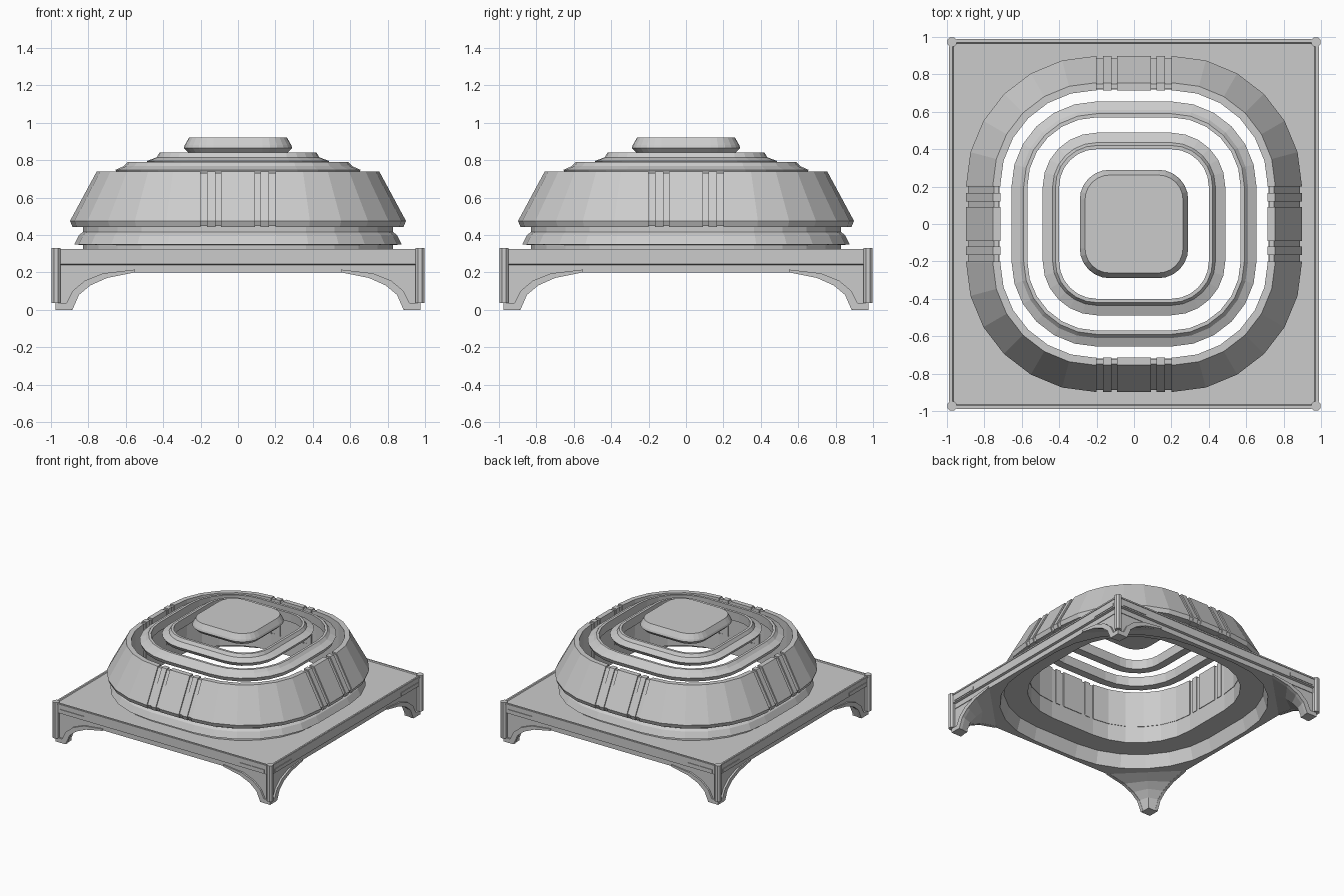
import bpy, bmesh
from math import sin, cos, pi
from mathutils import Matrix, Vector

if "Cube" in bpy.data.objects:
    bpy.data.objects.remove(bpy.data.objects["Cube"])


def finish(name, bm):
    bmesh.ops.remove_doubles(bm, verts=bm.verts, dist=0.0005)
    bmesh.ops.recalc_face_normals(bm, faces=bm.faces)
    me = bpy.data.meshes.new(name)
    bm.to_mesh(me)
    bm.free()
    ob = bpy.data.objects.new(name, me)
    bpy.context.collection.objects.link(ob)
    return ob


def skin(bm, loops, closed_profile):
    """Bridge matching closed vertex loops; cap or wrap the ends."""
    rows = [[bm.verts.new(p) for p in lp] for lp in loops]
    n = len(rows[0])
    pairs = list(zip(rows, rows[1:]))
    if closed_profile:
        pairs.append((rows[-1], rows[0]))
    else:
        bm.faces.new(rows[0])
        bm.faces.new(rows[-1])
    for a, b in pairs:
        for i in range(n):
            j = (i + 1) % n
            bm.faces.new((a[i], a[j], b[j], b[i]))


def outline(R, s, z, n=6, cuts=(), groove=None):
    """Rounded square of half width R with straight half length s."""
    side = []
    for t, cut in cuts:
        side.append((groove[0], t, groove[1]) if cut else (R, t, z))
    for i in range(n + 1):
        a = i / n * pi / 2
        side.append((s + (R - s) * cos(a), s + (R - s) * sin(a), z))
    return [Matrix.Rotation(k * pi / 2, 3, 'Z') @ Vector(p) for k in range(4) for p in side]


def ring(name, profile, closed=True, s=0.2, cuts=(), grooves=None):
    bm = bmesh.new()
    loops = []
    for i, p in enumerate(profile):
        loops.append(outline(p[0], p[2] if len(p) > 2 else s, p[1], cuts=cuts,
                             groove=grooves[i] if grooves else None))
    skin(bm, loops, closed)
    return finish(name, bm)


def four(name, loop_sets, closed=False):
    """Repeat lofted pieces around the four sides."""
    bm = bmesh.new()
    for k in range(4):
        rot = Matrix.Rotation(k * pi / 2, 3, 'Z')
        for loops in loop_sets:
            skin(bm, [[rot @ Vector(p) for p in lp] for lp in loops], closed)
    return finish(name, bm)


def box(x0, x1, y0, y1, z0, z1):
    return [[(x0, y0, z), (x1, y0, z), (x1, y1, z), (x0, y1, z)] for z in (z0, z1)]


# Square plate with raised rim, opening on top and a wider recess underneath
sq = [(0.965, 0.2), (0.965, 0.24), (0.983, 0.245), (0.983, 0.325), (0.97, 0.325), (0.965, 0.318)]
ring("base_plate", [(r, z, r) for r, z in sq] +
     [(0.72, 0.318, 0.2), (0.72, 0.305, 0.2), (0.90, 0.305, 0.2), (0.93, 0.2, 0.2)])

# Corner legs that flare up into the plate
arch = [(0.885, 0.0), (0.85, 0.08), (0.79, 0.13), (0.70, 0.17), (0.55, 0.2)]
diag = [0.895, 0.875, 0.845, 0.81, 0.755]
c = 0.96
four("legs", [[[(c, c, z), (a, c, z), (d, d, z), (c, a, z)] for (a, z), d in zip(arch, diag)]])

# Raised lip following each arch
outer = [(0.925, 0.02), (0.885, 0.1), (0.82, 0.155), (0.72, 0.195), (0.55, 0.215)]
lips = []
for sx in (-1, 1):
    lips.append([[(sx * a, -0.95, z), (sx * a, -0.975, z), (sx * b, -0.975, w), (sx * b, -0.95, w)]
                 for (a, z), (b, w) in zip(arch, outer)])
four("arch_lips", lips)

# Chamfered corner posts and feet
post = [[(0.973 + 0.027 * cos((i + .5) * pi / 4), 0.973 + 0.027 * sin((i + .5) * pi / 4), z)
         for i in range(8)] for z in (0.035, 0.33)]
four("corner_posts", [post])
four("feet", [box(0.89, 0.975, 0.89, 0.975, 0, 0.035)])

# Slim bars near the corners of each side and a rail along the top
bars = [box(x, x + 0.22, -0.988, -0.975, 0.255, 0.28) for x in (-0.93, 0.71)]
bars.append(box(-0.95, 0.95, -0.988, -0.975, 0.31, 0.322))
four("side_bars", bars)

# Flared collar under the main ring
ring("collar", [(0.72, 0.31), (0.83, 0.31), (0.83, 0.345), (0.875, 0.35), (0.85, 0.40),
                (0.83, 0.415), (0.83, 0.45), (0.72, 0.45)])

# Large sloped ring with grooves at the middle of every side
half = [(-0.2, 0), (-0.2, 1), (-0.165, 1), (-0.165, 0), (-0.12, 0), (-0.12, 1), (-0.09, 1), (-0.09, 0)]
cuts = half + [(-t, f) for t, f in reversed(half)]
ring("main_ring", [(0.885, 0.443), (0.898, 0.475), (0.755, 0.74), (0.715, 0.74), (0.715, 0.443)],
     s=0.205, cuts=cuts,
     grooves=[(0.876, 0.447), (0.888, 0.475), (0.749, 0.73), (0.722, 0.73), (0.722, 0.447)])

# Floating stepped rings
ring("middle_ring", [(0.64, 0.715), (0.655, 0.748), (0.61, 0.768), (0.59, 0.79), (0.57, 0.79), (0.575, 0.715)])
ring("inner_ring", [(0.47, 0.765), (0.488, 0.795), (0.435, 0.815), (0.42, 0.84), (0.40, 0.84), (0.405, 0.765)])

# Central cap
ring("top_cap", [(0.26, 0.835), (0.29, 0.865), (0.285, 0.88), (0.262, 0.92), (0.245, 0.92)],
     closed=False, s=0.13)
